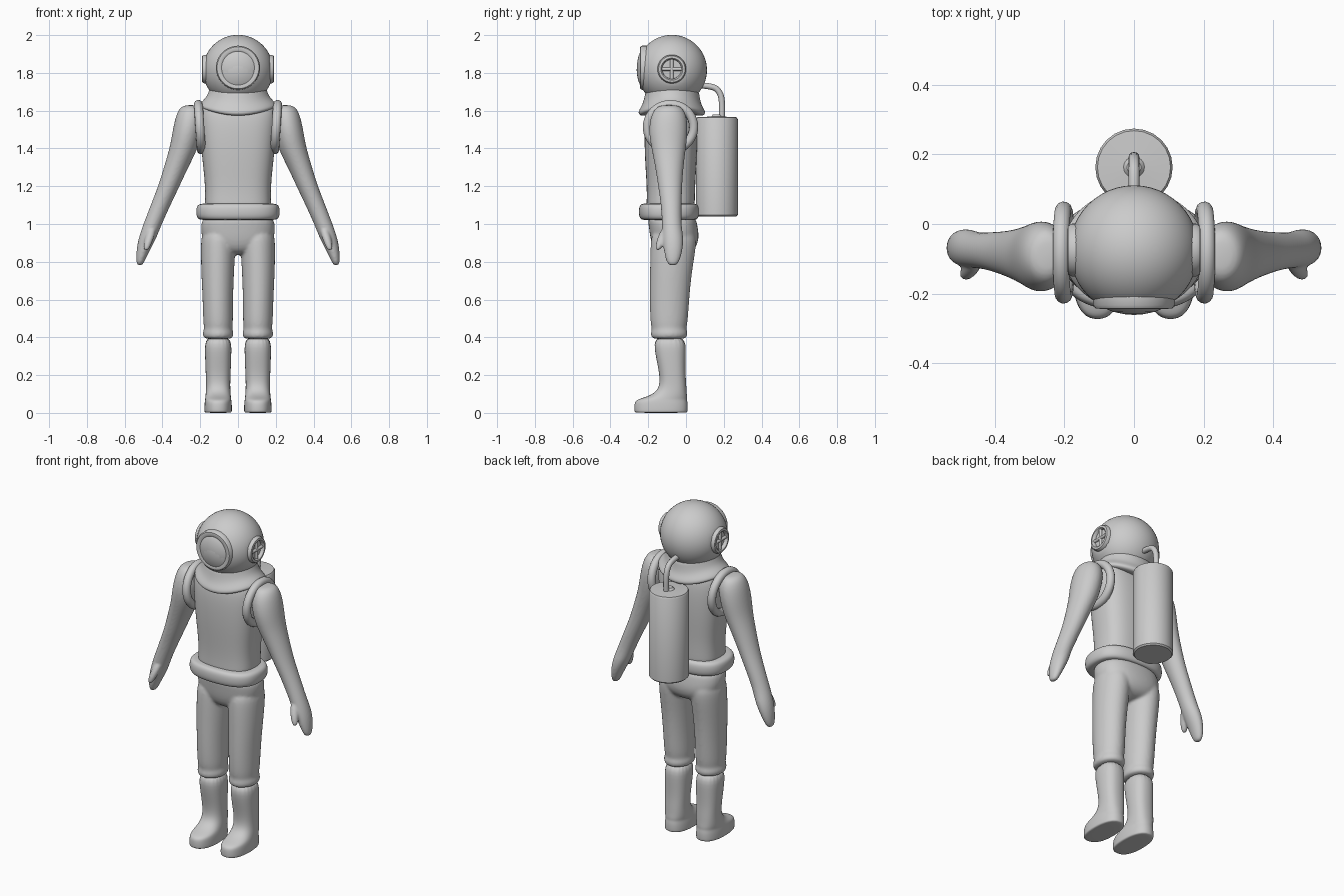
import bpy
import bmesh
from math import sin, cos, pi, copysign
from mathutils import Matrix, Vector

cube = bpy.data.objects.get("Cube")
if cube:
    bpy.data.objects.remove(cube)

grey = bpy.data.materials.new("plain grey")
grey.use_nodes = True
TONE = (0.6, 0.6, 0.6, 1)
grey.diffuse_color = TONE
grey.node_tree.nodes["Principled BSDF"].inputs["Base Color"].default_value = TONE

SIDES = {"left": 1, "right": -1}


def finish(name, bm, subdivide=0, remesh=0, angle=None):
    """Turn a bmesh into a smooth shaded object, with optional modifiers."""
    bmesh.ops.recalc_face_normals(bm, faces=bm.faces)
    mesh = bpy.data.meshes.new(name)
    bm.to_mesh(mesh)
    bm.free()
    mesh.materials.append(grey)
    mesh.shade_smooth()
    obj = bpy.data.objects.new(name, mesh)
    bpy.context.collection.objects.link(obj)
    if subdivide:
        obj.modifiers.new("subdivide", "SUBSURF").levels = subdivide
        obj.modifiers["subdivide"].render_levels = subdivide
    if remesh:
        mod = obj.modifiers.new("merge", "REMESH")
        mod.mode = "VOXEL"
        mod.voxel_size = remesh
        mod.use_smooth_shade = True
        soften = obj.modifiers.new("soften", "SMOOTH")
        soften.factor = 0.5
        soften.iterations = 6
    if angle:
        bpy.ops.object.select_all(action="DESELECT")
        obj.select_set(True)
        bpy.context.view_layer.objects.active = obj
        bpy.ops.object.shade_smooth_by_angle(angle=angle)
    return obj


def loft(bm, rings, side=1, power=2.0, droop=0.0, count=20):
    """Skin level rings given as (x, y, z, half width, half depth)."""
    def bend(value):
        return copysign(abs(value) ** (2 / power), value)

    loops = []
    for x, y, z, rx, ry in rings:
        loop = []
        for i in range(count):
            a = 2 * pi * i / count
            point = (side * x + rx * bend(cos(a)), y + ry * bend(sin(a)),
                     z - droop * sin(a) ** 2)
            loop.append(bm.verts.new(point))
        loops.append(loop)
    for low, high in zip(loops, loops[1:]):
        for i in range(count):
            j = (i + 1) % count
            bm.faces.new((low[i], low[j], high[j], high[i]))
    bm.faces.new(loops[0][::-1])
    bm.faces.new(loops[-1])


def lathe(name, profile, centre, axis, count=40):
    """Spin (radius, height) points around an axis through the centre."""
    bm = bmesh.new()
    verts = [bm.verts.new((r, 0, h)) for r, h in profile]
    edges = [bm.edges.new(pair) for pair in zip(verts, verts[1:])]
    bmesh.ops.spin(bm, geom=verts + edges, axis=(0, 0, 1), cent=(0, 0, 0),
                   angle=2 * pi, steps=count)
    bmesh.ops.remove_doubles(bm, verts=bm.verts, dist=0.0005)
    turn = Vector((0, 0, 1)).rotation_difference(Vector(axis)).to_matrix().to_4x4()
    bm.transform(Matrix.Translation(centre) @ turn)
    return finish(name, bm, angle=0.7)


def tube(name, points, radius, closed=False):
    """Smooth round tube along a few control points."""
    curve = bpy.data.curves.new(name, "CURVE")
    curve.dimensions = "3D"
    curve.bevel_depth = radius
    curve.bevel_resolution = 4
    curve.use_fill_caps = True
    spline = curve.splines.new("NURBS")
    spline.points.add(len(points) - 1)
    for point, co in zip(spline.points, points):
        point.co = (*co, 1)
    spline.use_cyclic_u = closed
    spline.use_endpoint_u = not closed
    spline.order_u = 3
    curve.materials.append(grey)
    obj = bpy.data.objects.new(name, curve)
    bpy.context.collection.objects.link(obj)
    return obj


# Trousers: hips and both legs merged into one skin
leg = [(.105, -.09, .39, .066, .08), (.105, -.09, .4, .08, .096),
       (.105, -.088, .425, .084, .1), (.105, -.09, .445, .074, .09),
       (.105, -.09, .47, .08, .1), (.107, -.088, .6, .081, .106),
       (.108, -.08, .75, .088, .112), (.105, -.065, .9, .094, .125),
       (.1, -.065, .98, .09, .115)]
hips = [(0, -.065, .835, .07, .07), (0, -.06, .87, .165, .115),
        (0, -.06, .93, .195, .132), (0, -.068, .99, .2, .13),
        (0, -.08, 1.06, .185, .13)]
bm = bmesh.new()
loft(bm, hips, power=2.4)
for side in SIDES.values():
    loft(bm, leg, side)
finish("trousers", bm, subdivide=2, remesh=.008)

# Boots with flat soles
boot = [(.105, -.132, 0, .07, .138), (.105, -.132, .005, .074, .143),
        (.105, -.132, .05, .073, .143), (.105, -.13, .07, .07, .136),
        (.105, -.1, .085, .068, .107), (.105, -.078, .11, .066, .082),
        (.105, -.068, .15, .064, .07), (.105, -.073, .22, .067, .07),
        (.105, -.083, .32, .071, .083), (.105, -.087, .41, .071, .086)]
for label, side in SIDES.items():
    bm = bmesh.new()
    loft(bm, boot, side, power=2.4)
    finish(label + "_boot", bm, subdivide=2)

# Vest body and belt
vest = [(0, -.085, 1.04, .18, .13), (0, -.08, 1.12, .176, .128),
        (0, -.08, 1.22, .176, .13), (0, -.08, 1.36, .193, .14),
        (0, -.08, 1.5, .205, .142), (0, -.08, 1.59, .212, .132),
        (0, -.08, 1.64, .2, .11), (0, -.08, 1.65, .15, .08)]
bm = bmesh.new()
loft(bm, vest, power=2.7)
finish("vest", bm, subdivide=2)

belt = [(0, -.09, 1.02, .19, .135), (0, -.09, 1.025, .213, .152),
        (0, -.09, 1.045, .224, .162), (0, -.09, 1.085, .224, .162),
        (0, -.09, 1.105, .213, .152), (0, -.09, 1.11, .18, .13)]
bm = bmesh.new()
loft(bm, belt, power=2.6)
finish("belt", bm, subdivide=2)

# Rolled armhole rims, arms with mitten hands
arm = [(.25, -.09, 1.63, .03, .04), (.252, -.09, 1.615, .06, .075),
       (.256, -.092, 1.56, .078, .1), (.27, -.094, 1.48, .079, .104),
       (.287, -.092, 1.4, .076, .092), (.328, -.088, 1.3, .065, .075),
       (.366, -.084, 1.2, .057, .064), (.41, -.078, 1.1, .053, .055),
       (.452, -.076, 1, .049, .051), (.474, -.07, .94, .048, .056),
       (.492, -.068, .89, .042, .054), (.508, -.068, .84, .031, .046),
       (.518, -.07, .795, .021, .032), (.52, -.07, .78, .01, .016)]
thumb = [(.452, -.09, 1, .02, .025), (.462, -.115, .95, .026, .028),
         (.474, -.132, .91, .024, .026), (.484, -.145, .875, .018, .018),
         (.487, -.15, .86, .009, .009)]
for label, side in SIDES.items():
    bm = bmesh.new()
    loft(bm, arm, side)
    loft(bm, thumb, side, count=12)
    finish(label + "_arm", bm, subdivide=2, remesh=.006)
    rim = []
    for i in range(16):
        a = 2 * pi * i / 16
        rim.append((side * (.202 + .008 * sin(a)), -.082 + .125 * cos(a),
                    1.513 + .122 * sin(a)))
    tube(label + "_armhole_rim", rim, .024, closed=True)

# Flared collar that dips at the front and back
collar = [(0, -.075, 1.61, .17, .15), (0, -.075, 1.615, .203, .172),
          (0, -.075, 1.63, .21, .18), (0, -.075, 1.65, .192, .17),
          (0, -.075, 1.675, .165, .155), (0, -.073, 1.72, .15, .145),
          (0, -.073, 1.76, .14, .14)]
bm = bmesh.new()
loft(bm, collar, droop=.04, count=28)
finish("collar", bm, subdivide=2)

# Round helmet, flattened where the side windows sit
HEAD = Vector((0, -.075, 1.815))
bm = bmesh.new()
bmesh.ops.create_uvsphere(bm, u_segments=48, v_segments=32, radius=.186)
for vert in bm.verts:
    vert.co.x = max(-.172, min(.172, vert.co.x))
bm.transform(Matrix.Translation(HEAD))
finish("helmet", bm)

# Front window with raised rim and domed glass
lathe("front_window", [(.117, .13), (.117, .158), (.111, .167), (.094, .169),
                       (.087, .165), (.082, .168), (.06, .177), (.03, .183), (0, .185)],
      HEAD + Vector((0, 0, .012)), (0, -1, 0))

# Side windows with crossed guard bars
for label, side in SIDES.items():
    lathe(label + "_window_rim", [(.076, .155), (.076, .178), (.07, .189),
                                  (.058, .191), (.052, .185), (.05, .168)],
          HEAD + Vector((0, 0, .005)), (side, 0, 0))
    for way in ("upright", "level"):
        reach = Vector((0, 0, .053)) if way == "upright" else Vector((0, .053, 0))
        middle = HEAD + Vector((side * .177, 0, .005))
        tube(f"{label}_{way}_guard_bar", [middle - reach, middle, middle + reach], .009)

# Air tank with softened ends and its hose
lathe("air_tank", [(0, 1.04), (.103, 1.04), (.111, 1.048), (.111, 1.555),
                   (.105, 1.565), (.03, 1.569), (.02, 1.58), (0, 1.58)],
      Vector((0, .163, 0)), (0, 0, 1), count=24)
tube("air_hose", [(0, .19, 1.56), (0, .193, 1.64), (0, .18, 1.7),
                  (0, .14, 1.732), (0, .05, 1.735)], .016)
